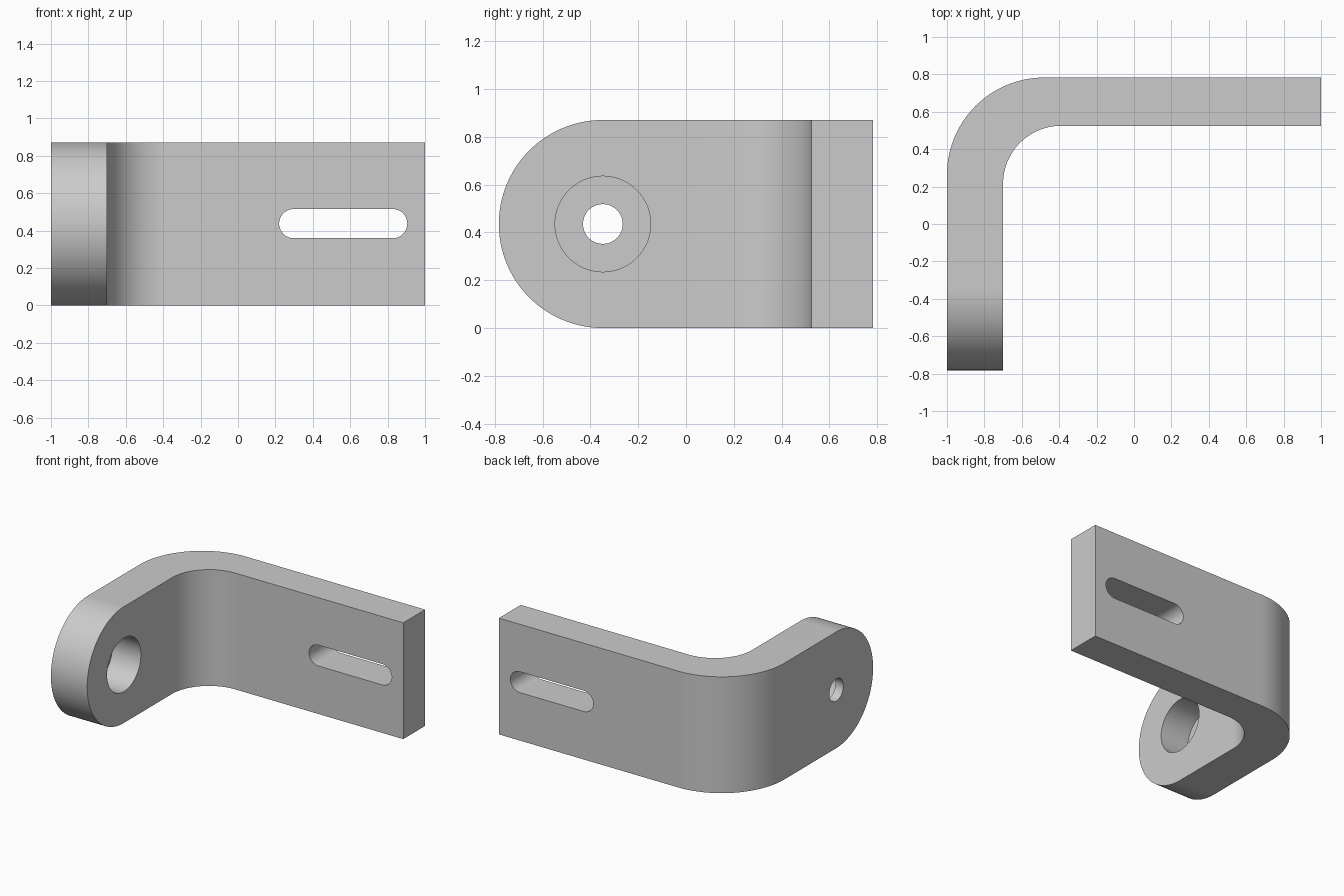
import bpy, bmesh, math
from math import cos, sin, radians
from mathutils import Vector

cube = bpy.data.objects.get("Cube")
if cube:
    bpy.data.objects.remove(cube, do_unlink=True)

# Main dimensions
HALF_X, HALF_Y, HEIGHT = 1.0, 0.783, 0.87
MID_Z = HEIGHT / 2
INNER_X, INNER_Y = -0.70, 0.525
R_OUT, R_IN = 0.52, 0.31
EYE_Y = MID_Z - HALF_Y

steel = bpy.data.materials.new("Plain grey metal")
steel.use_nodes = True
grey = (0.6, 0.6, 0.6, 1)
steel.diffuse_color = grey
steel.node_tree.nodes["Principled BSDF"].inputs["Base Color"].default_value = grey


def arc(cx, cy, r, start, end, steps=48):
    """Points along a circular arc, angles in degrees."""
    angles = [radians(start + (end - start) * i / steps) for i in range(steps + 1)]
    return [(cx + r * cos(a), cy + r * sin(a)) for a in angles]


def prism(name, outline, axis, low, high):
    """Extrude a closed 2D outline along an axis."""
    place = {"x": lambda a, b: (low, a, b),
             "y": lambda a, b: (a, low, b),
             "z": lambda a, b: (a, b, low)}[axis]
    direction = Vector([float(axis == k) for k in "xyz"])
    bm = bmesh.new()
    face = bm.faces.new([bm.verts.new(place(*p)) for p in outline])
    grown = bmesh.ops.extrude_face_region(bm, geom=[face])["geom"]
    top = [g for g in grown if isinstance(g, bmesh.types.BMVert)]
    bmesh.ops.translate(bm, verts=top, vec=direction * (high - low))
    if not any(f.is_valid and len(f.verts) == len(outline)
               and all(v not in top for v in f.verts) for f in bm.faces):
        bm.faces.new([v for v in bm.verts if v not in top])
    bmesh.ops.recalc_face_normals(bm, faces=bm.faces)
    mesh = bpy.data.meshes.new(name)
    bm.to_mesh(mesh)
    bm.free()
    mesh.materials.append(steel)
    obj = bpy.data.objects.new(name, mesh)
    bpy.context.collection.objects.link(obj)
    return obj


def carve(target, tool, operation):
    """Apply a boolean and discard its helper."""
    tool.hide_render = True
    mod = target.modifiers.new("carve", "BOOLEAN")
    mod.operation, mod.object, mod.solver = operation, tool, "EXACT"
    bpy.ops.object.select_all(action="DESELECT")
    bpy.context.view_layer.objects.active = target
    target.select_set(True)
    bpy.ops.object.modifier_apply(modifier=mod.name)
    bpy.data.objects.remove(tool, do_unlink=True)


# Bent plate, drawn from above
plan = [(-HALF_X, -1), (INNER_X, -1)]
plan += arc(INNER_X + R_IN, INNER_Y - R_IN, R_IN, 180, 90)
plan += [(HALF_X, INNER_Y), (HALF_X, HALF_Y)]
plan += arc(-HALF_X + R_OUT, HALF_Y - R_OUT, R_OUT, 90, 180)
bracket = prism("bent_bracket", plan, "z", -0.1, HEIGHT + 0.1)

# Rounded end of the short arm
side = [(1, 0), (1, HEIGHT)] + arc(EYE_Y, MID_Z, MID_Z, 90, 270, 96)
carve(bracket, prism("rounded_end_helper", side, "x", -1.2, 1.2), "INTERSECT")

# Bolt hole and its counterbore on the inner face
for name, radius, start in (("bolt_hole_cutter", 0.083, -1.2),
                            ("counterbore_cutter", 0.2, -0.935)):
    circle = arc(EYE_Y, MID_Z, radius, 0, 360, 96)[:-1]
    carve(bracket, prism(name, circle, "x", start, -0.5), "DIFFERENCE")

# Long slot through the back arm
SLOT_R = 0.078
slot = arc(0.905 - SLOT_R, 0.437, SLOT_R, -90, 90) + arc(0.22 + SLOT_R, 0.437, SLOT_R, 90, 270)
carve(bracket, prism("slot_cutter", slot, "y", 0.4, 0.9), "DIFFERENCE")

bpy.ops.object.shade_smooth_by_angle(angle=radians(30))
